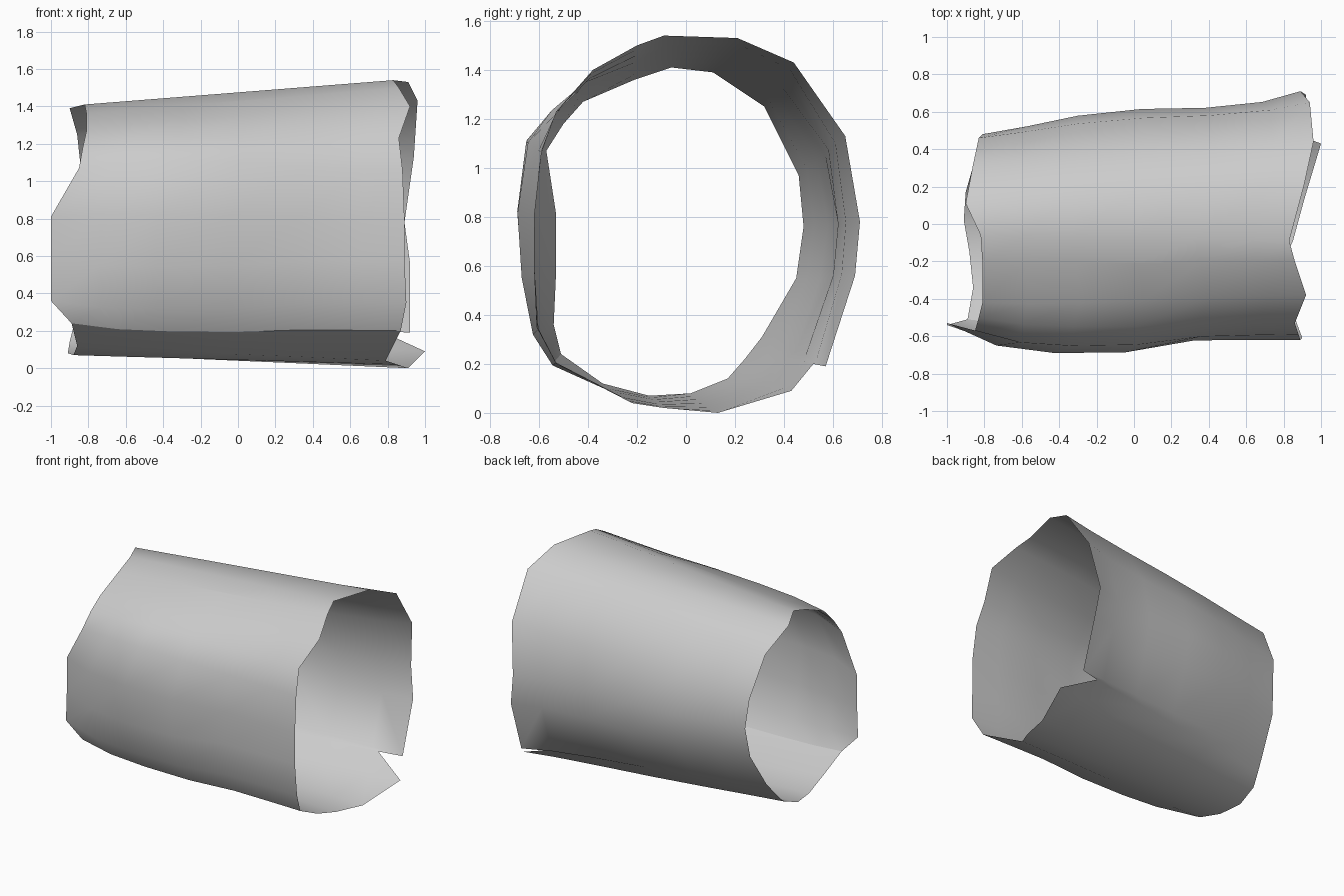
import bpy, bmesh, math
from mathutils import Vector

cube = bpy.data.objects.get("Cube")
if cube:
    bpy.data.objects.remove(cube)

# Ragged open rims of the sleeve, listed from the top round the back,
# underneath and up the front
right_rim = [
    (-.82, -.06, 1.41), (-.9, .11, 1.39), (-.86, .32, 1.25), (-.83, .46, .97),
    (-.81, .48, .76), (-.83, .45, .55), (-.86, .31, .31), (-.88, .24, .22),
    (-.9, .17, .14), (-.91, .02, .08), (-.88, -.15, .07), (-.86, -.34, .12),
    (-.89, -.51, .24), (-1, -.54, .36), (-1, -.53, .58), (-1, -.53, .81),
    (-.85, -.57, 1.07), (-.83, -.5, 1.18), (-.81, -.42, 1.27), (-.81, -.21, 1.36)]
left_rim = [
    (.83, -.09, 1.54), (.91, .21, 1.53), (.96, .44, 1.43), (.94, .65, 1.13),
    (.89, .71, .78), (.92, .69, .56), (.92, .57, .19), (.76, .52, .2),
    (1, .43, .09), (.91, .13, 0), (.85, -.09, .02), (.79, -.22, .04),
    (.87, -.53, .2), (.9, -.61, .35), (.89, -.62, .58), (.89, -.62, .8),
    (.88, -.59, 1.06), (.86, -.53, 1.23), (.92, -.38, 1.4), (.86, -.2, 1.5)]
LOWER_CREASE, UPPER_CREASE = 12, 19

# Stations along the sleeve: position, swell at the front, swell at the back
stations = [(0, 0, 0), (.14, .11, .01), (.3, .135, .03), (.5, .115, .02),
            (.7, .03, -.02), (.88, .01, -.03), (1, 0, 0)]


def swell(point, front, back):
    """Push a point away from the sleeve axis, mostly at the front and back."""
    out = Vector((0, point.y + .03, point.z - .75)).normalized()
    amount = front if out.y < 0 else back
    return point + out * amount * abs(out.y) ** 3


bm = bmesh.new()
rings = []
for t, front, back in stations:
    ring = []
    for a, b in zip(right_rim, left_rim):
        point = Vector(a).lerp(Vector(b), t)
        ring.append(bm.verts.new(swell(point, front, back)))
    rings.append(ring)

# Skin the rings into a single open sheet
count = len(right_rim)
for near, far in zip(rings, rings[1:]):
    for i in range(count):
        j = (i + 1) % count
        bm.faces.new((near[i], far[i], far[j], near[j]))
bmesh.ops.recalc_face_normals(bm, faces=bm.faces)
for face in bm.faces:
    face.smooth = True

# Hard folds along the lower front and the middle of the upper front
for k in range(len(rings) - 1):
    for column in (LOWER_CREASE, UPPER_CREASE):
        if column == LOWER_CREASE or k in (2, 3):
            edge = bm.edges.get((rings[k][column], rings[k + 1][column]))
            edge.smooth = False

# Make sure the outside faces outward
bm.normal_update()
if sum(f.normal.dot(f.calc_center_median() - Vector((0, 0, .75))) for f in bm.faces) < 0:
    bmesh.ops.reverse_faces(bm, faces=bm.faces)

mesh = bpy.data.meshes.new("sleeve")
bm.to_mesh(mesh)
bm.free()
sleeve = bpy.data.objects.new("sleeve", mesh)
bpy.context.collection.objects.link(sleeve)

# Plain grey material
grey = bpy.data.materials.new("plain grey")
grey.use_nodes = True
colour = (.6, .6, .6, 1)
grey.diffuse_color = colour
grey.node_tree.nodes["Principled BSDF"].inputs["Base Color"].default_value = colour
mesh.materials.append(grey)
